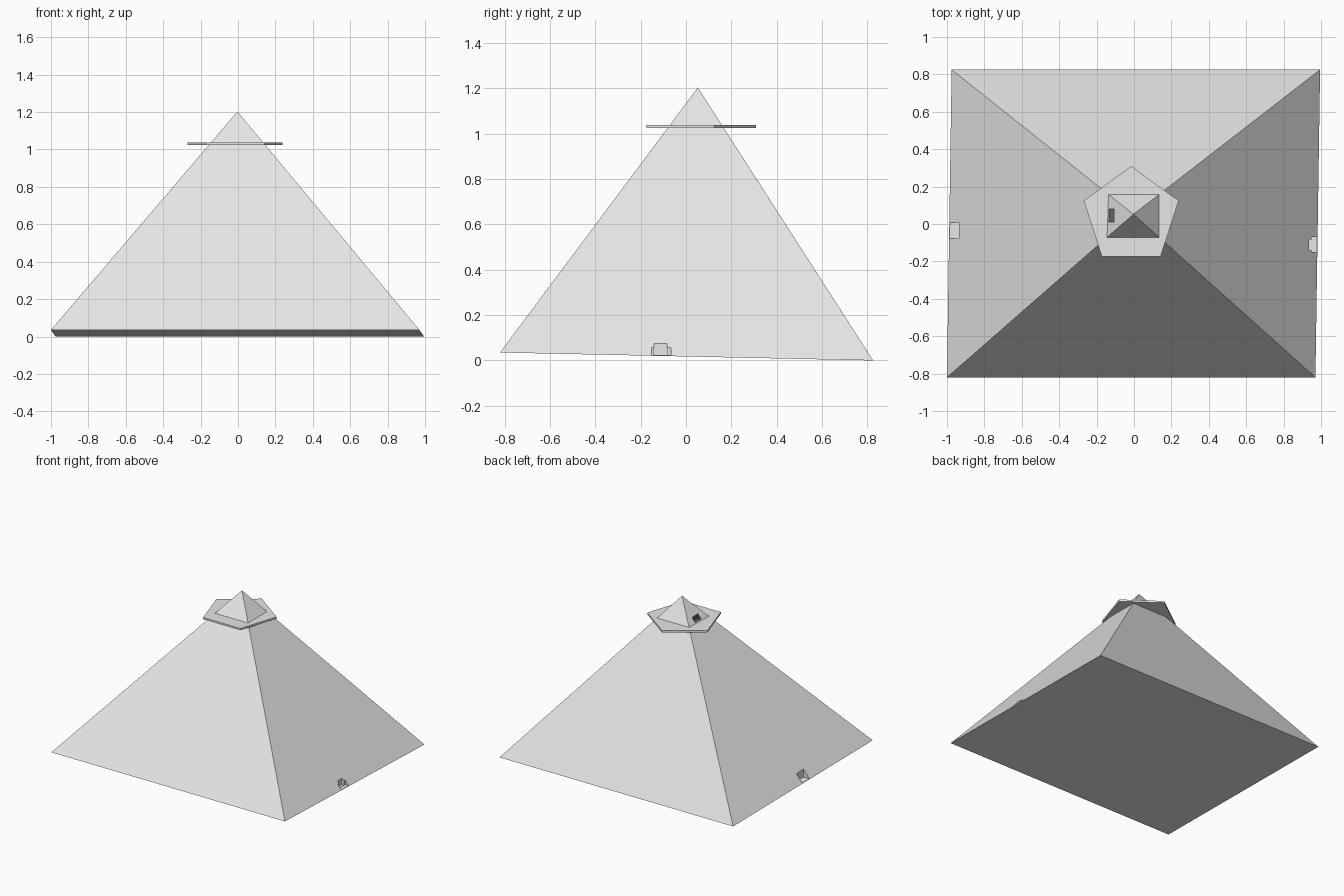
import bpy
import bmesh
from math import cos, sin, tau, pi
from mathutils import Vector

old = bpy.data.objects.get("Cube")
if old:
    bpy.data.objects.remove(old, do_unlink=True)


def material(name, value):
    mat = bpy.data.materials.new(name)
    mat.use_nodes = True
    colour = (value, value, value, 1)
    mat.diffuse_color = colour
    mat.node_tree.nodes["Principled BSDF"].inputs["Base Color"].default_value = colour
    return mat


stone = material("pale stone", 0.8)
shadow = material("dark opening", 0.12)


def mesh_object(name, bm, *mats):
    bmesh.ops.recalc_face_normals(bm, faces=bm.faces)
    mesh = bpy.data.meshes.new(name)
    bm.to_mesh(mesh)
    bm.free()
    for mat in mats:
        mesh.materials.append(mat)
    obj = bpy.data.objects.new(name, mesh)
    bpy.context.collection.objects.link(obj)
    return obj


def box(name, low, high):
    bm = bmesh.new()
    bmesh.ops.create_cube(bm, size=1)
    low, high = Vector(low), Vector(high)
    for v in bm.verts:
        v.co = (low + high) / 2 + v.co * (high - low)
    return mesh_object(name, bm, stone)


def cut(target, low, high):
    """Carve a box-shaped recess and discard the cutter."""
    cutter = box("cutter", low, high)
    cutter.hide_render = True
    mod = target.modifiers.new("recess", 'BOOLEAN')
    mod.operation = 'DIFFERENCE'
    mod.solver = 'EXACT'
    mod.object = cutter
    bpy.context.view_layer.objects.active = target
    bpy.ops.object.modifier_apply(modifier=mod.name)
    bpy.data.objects.remove(cutter, do_unlink=True)


# Main pyramid, its base rising slightly to the front
bm = bmesh.new()
corners = [(-1, -0.82, 0.035), (0.97, -0.82, 0.035), (0.995, 0.825, 0), (-0.975, 0.825, 0)]
base = [bm.verts.new(c) for c in corners]
apex = bm.verts.new((-0.003, 0.052, 1.203))
bm.faces.new(base)
for i in range(4):
    bm.faces.new((base[i], base[(i + 1) % 4], apex))
pyramid = mesh_object("pyramid", bm, stone, shadow)

# Doorway on the left side, stepped inward, and a plain one opposite
cut(pyramid, (0.95, -0.152, 0.023), (1.1, -0.066, 0.079))
cut(pyramid, (0.932, -0.14, 0.025), (1.1, -0.083, 0.074))
cut(pyramid, (-1.1, -0.078, 0.021), (-0.936, 0.007, 0.085))

# Small dark window near the summit
cut(pyramid, (-0.3, 0.01, 1.045), (-0.107, 0.08, 1.085))
for face in pyramid.data.polygons:
    c = face.center
    if 1.04 < c.z < 1.09 and -0.15 < c.x < -0.1 and 0 < c.y < 0.09:
        if abs(face.normal.x) < 0.1 or face.normal.x < -0.95:
            face.material_index = 1

# Five-sided plate around the summit
bm = bmesh.new()
ring = [bm.verts.new((-0.015 + 0.267 * cos(pi / 2 + i * tau / 5),
                      0.042 + 0.267 * sin(pi / 2 + i * tau / 5), 1.024)) for i in range(5)]
lower = bm.faces.new(ring)
top = bmesh.ops.extrude_face_region(bm, geom=[lower])["geom"]
bmesh.ops.translate(bm, vec=(0, 0, 0.014),
                    verts=[g for g in top if isinstance(g, bmesh.types.BMVert)])
if lower not in bm.faces:
    bm.faces.new(ring)
mesh_object("summit_plate", bm, stone)
